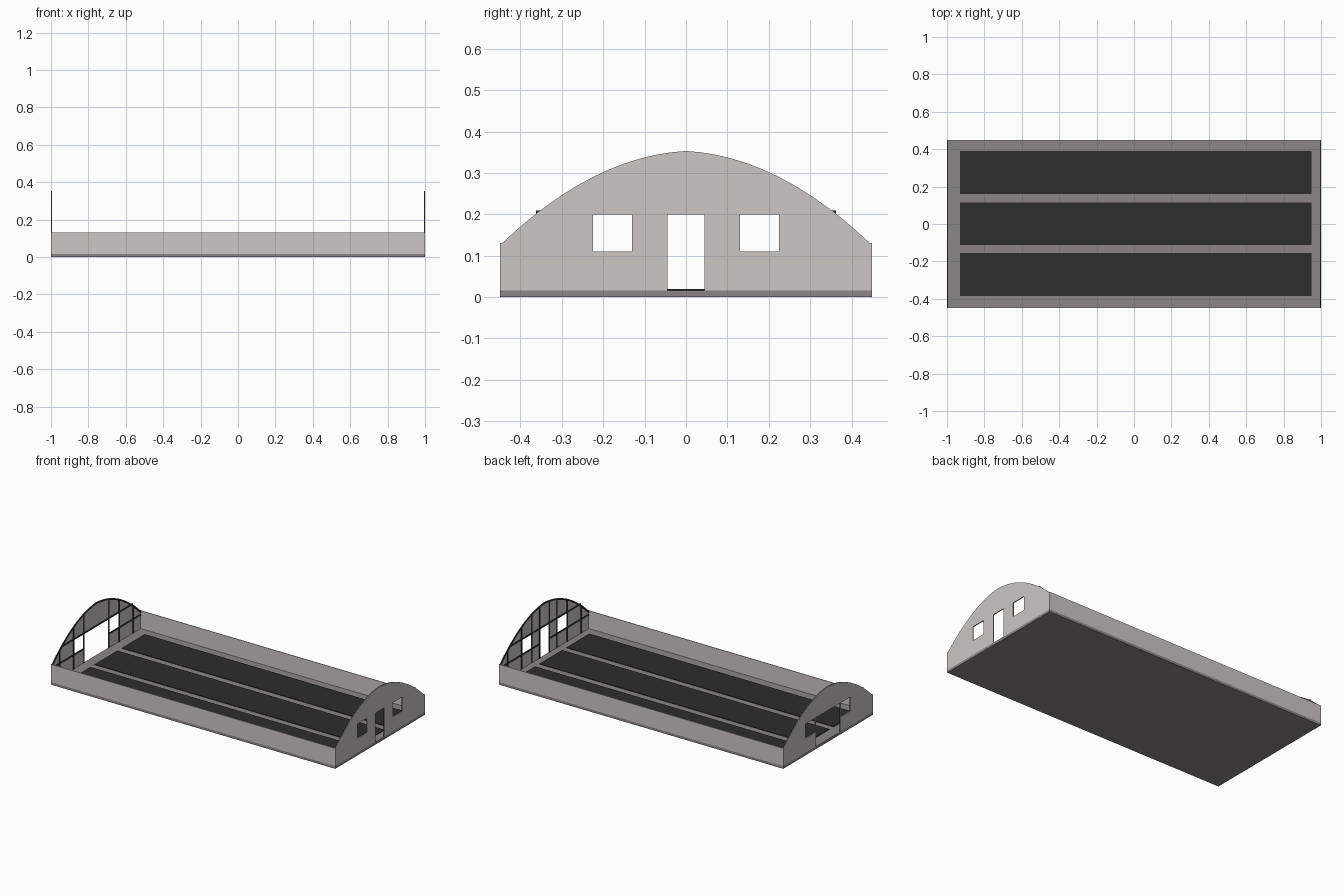
import bpy, math

if "Cube" in bpy.data.objects:
    bpy.data.objects.remove(bpy.data.objects["Cube"])

def mat(name, c):
    m = bpy.data.materials.new(name)
    m.diffuse_color = (*c, 1)
    m.use_nodes = True
    m.node_tree.nodes["Principled BSDF"].inputs["Base Color"].default_value = m.diffuse_color
    return m

WALL = mat("pale_wall", (0.60, 0.57, 0.555))
FLOOR = mat("grey_concrete", (0.26, 0.24, 0.235))
DARK = mat("dark_charcoal", (0.026, 0.026, 0.026))

L, W, BASE = 1.0, 0.45, 0.016     # half length, half width, slab height
SILL, HEAD = 0.11, 0.20           # window sill and opening top
WIN0, WIN1 = 0.13, 0.225          # window sides
T = 0.003                         # panel thickness
BAR = 0.009                       # frame bar width

def arch(y):
    y = abs(y)
    return 0.353 - 0.0536 * y - 1.007 * y * y

def box(name, lo, hi, m):
    bpy.ops.mesh.primitive_cube_add(size=1)
    o = bpy.context.object
    o.name = name
    for v in o.data.vertices:
        v.co = [lo[i] if v.co[i] < 0 else hi[i] for i in range(3)]
    o.data.materials.append(m)
    return o

def panel(name, loops, x0, x1, m):
    """Flat filled outline (first loop) with holes, in the y-z plane."""
    c = bpy.data.curves.new(name, 'CURVE')
    c.dimensions, c.fill_mode, c.extrude = '2D', 'BOTH', (x1 - x0) / 2
    for pts in loops:
        s = c.splines.new('POLY')
        s.points.add(len(pts) - 1)
        for p, (y, z) in zip(s.points, pts):
            p.co = (y, z, 0, 1)
        s.use_cyclic_u = True
    tmp = bpy.data.objects.new(name + "_curve", c)
    bpy.context.collection.objects.link(tmp)
    dg = bpy.context.evaluated_depsgraph_get()
    me = bpy.data.meshes.new_from_object(tmp.evaluated_get(dg))
    bpy.data.objects.remove(tmp)
    xm = (x0 + x1) / 2
    for v in me.vertices:
        y, z, d = v.co
        v.co = (xm + d, y, z)
    me.materials.clear()
    me.materials.append(m)
    for p in me.polygons:
        p.use_smooth = False
    o = bpy.data.objects.new(name, me)
    bpy.context.collection.objects.link(o)
    return o

# Slab, side walls and planting beds
box("floor_slab", (-L, -W, 0), (L, W, BASE), FLOOR)
for s, n in ((-1, "front"), (1, "back")):
    a, b = sorted((s * W, s * (W - 0.004)))
    box(n + "_side_wall", (-L, a, BASE), (L, b, 0.13), WALL)
for i, y in enumerate((-0.27, 0.002, 0.275)):
    box(f"floor_bed_{i}", (-0.93, y - 0.114, BASE), (0.95, y + 0.114, BASE + 0.004), DARK)

N = 24
ARC = [(W - 2 * W * i / N, arch(W - 2 * W * i / N)) for i in range(N + 1)]

# End walls: narrow door at the right, wide door at the left
for s, n, door in ((1, "right", 0.045), (-1, "left", 0.123)):
    outer, inner, bar = s * L, s * (L - T), s * (L - T - 0.003)
    x0, x1 = sorted((outer, inner))
    outline = ARC + [(-W, BASE), (-door, BASE), (-door, HEAD),
                     (door, HEAD), (door, BASE), (W, BASE)]
    holes = [[(k * WIN0, SILL), (k * WIN1, SILL), (k * WIN1, HEAD), (k * WIN0, HEAD)]
             for k in (-1, 1)]
    panel(n + "_end_wall", [outline] + holes, x0, x1, WALL)

    # Dark frame on the inside of the end wall
    b0, b1 = sorted((inner, bar))
    rim = ARC + [(y * 0.982, z - BAR) for y, z in reversed(ARC)]
    panel(n + "_arch_rim", [rim], b0, b1, DARK)
    for k in (-1, 1):
        edges = [(door, door + min(BAR, WIN0 - door)), (WIN1, WIN1 + BAR), (0.365, 0.365 + BAR)]
        if door < 0.1:
            edges.append((WIN0 - BAR, WIN0))
        for j, (a, b) in enumerate(edges):
            ya, yb = sorted((k * a, k * b))
            box(f"{n}_stud_{k}_{j}", (b0, ya, BASE), (b1, yb, arch(b)), DARK)
        ya, yb = sorted((k * door, k * W))
        box(f"{n}_sill_rail_{k}", (b0, ya, SILL - BAR), (b1, yb, SILL), DARK)
    hw = 0.362
    box(n + "_head_rail", (b0, -hw, HEAD), (b1, hw, HEAD + BAR), DARK)
